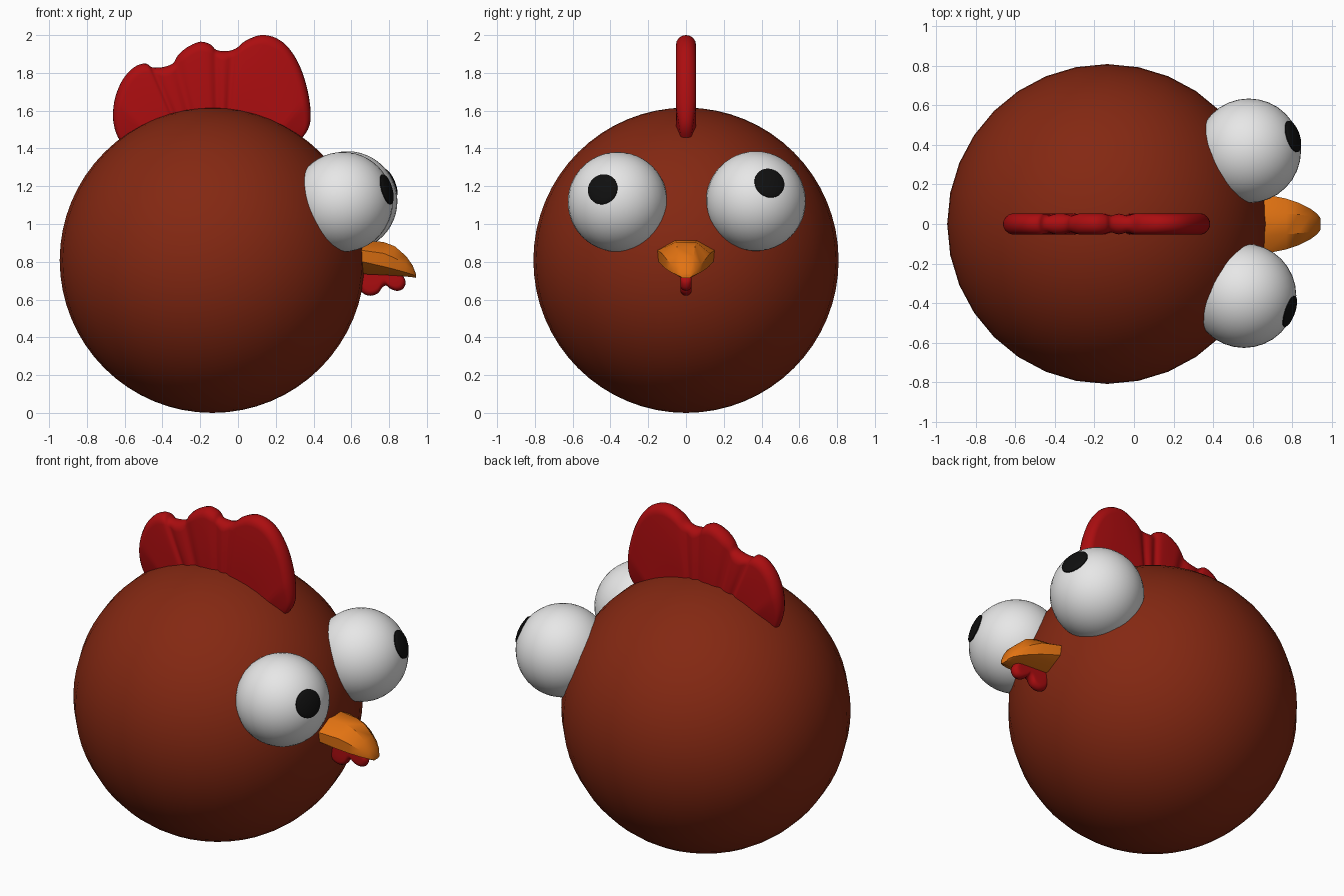
import bpy, bmesh, math
from mathutils import Vector

if "Cube" in bpy.data.objects:
    bpy.data.objects.remove(bpy.data.objects["Cube"])


def material(name, rgb):
    m = bpy.data.materials.new(name)
    m.diffuse_color = (*rgb, 1)
    m.use_nodes = True
    m.node_tree.nodes["Principled BSDF"].inputs["Base Color"].default_value = m.diffuse_color
    return m


BROWN = material("brown", (0.23, 0.021, 0.006))
RED = material("red", (0.41, 0.004, 0.005))
ORANGE = material("orange", (0.76, 0.17, 0.006))
WHITE = material("white", (0.8, 0.8, 0.8))
BLACK = material("black", (0.005, 0.005, 0.005))


def finish(name, bm, mat, angle=60):
    bmesh.ops.recalc_face_normals(bm, faces=bm.faces)
    me = bpy.data.meshes.new(name)
    bm.to_mesh(me)
    bm.free()
    me.materials.append(mat)
    ob = bpy.data.objects.new(name, me)
    bpy.context.collection.objects.link(ob)
    bpy.ops.object.select_all(action='DESELECT')
    ob.select_set(True)
    bpy.context.view_layer.objects.active = ob
    bpy.ops.object.shade_smooth_by_angle(angle=math.radians(angle))
    return ob


def ball(name, centre, radius, mat, segments, rings):
    bm = bmesh.new()
    bmesh.ops.create_uvsphere(bm, u_segments=segments, v_segments=rings, radius=radius)
    bmesh.ops.translate(bm, vec=centre, verts=bm.verts)
    return finish(name, bm, mat)


def loft(bm, rows, closed=False):
    n = len(rows[0])
    for a, b in zip(rows, rows[1:]):
        for i in range(n if closed else n - 1):
            j = (i + 1) % n
            bm.faces.new((a[i], a[j], b[j], b[i]))


def smooth_path(pts, steps):
    """Catmull-Rom curve through 2D points."""
    p = [Vector(q) for q in pts]
    p = [2 * p[0] - p[1]] + p + [2 * p[-1] - p[-2]]
    out = []
    for a, b, c, d in zip(p, p[1:], p[2:], p[3:]):
        for k in range(steps):
            t = k / steps
            out.append(0.5 * (2 * b + (c - a) * t + (2 * a - 5 * b + 4 * c - d) * t * t
                              + (3 * b - a - 3 * c + d) * t ** 3))
    return out + [p[-2]]


def fleshy_fin(name, outline, base_a, base_b, thickness):
    """Upright fin with a round rim, fanned from a hidden base line to an x-z outline."""
    bm = bmesh.new()
    path = smooth_path(outline, 4)
    rows = []
    for i, tip in enumerate(path):
        base = Vector(base_a).lerp(Vector(base_b), i / (len(path) - 1))
        along = (tip - base).normalized()
        length = (tip - base).length
        r = thickness(tip)
        section = [(0, r), (length * 0.5, r)]
        for k in range(9):
            a = math.pi * k / 8
            section.append((length - r + r * math.sin(a), r * math.cos(a)))
        section += [(length * 0.5, -r), (0, -r)]
        row = []
        for s, y in section:
            q = base + along * s
            row.append(bm.verts.new((q.x, y, q.y)))
        rows.append(row)
    loft(bm, rows)
    bm.faces.new(rows[0])
    bm.faces.new(rows[-1])
    return finish(name, bm, RED, 70)


# Round body
ball("body", (-0.136, 0, 0.808), 0.808, BROWN, 32, 32)

# Comb, thinner at the notches and at the low ends
NOTCHES = (-0.45, -0.33, -0.12, -0.03)


def comb_thickness(p):
    r = 0.053 * min(1, max(0.45, 0.5 + (p.y - 1.47) * 2.6))
    for n in NOTCHES:
        if p.y > 1.75:
            r *= 1 - 0.22 * math.exp(-((p.x - n) / 0.025) ** 2)
    return r


fleshy_fin("comb", [
    (-0.60, 1.40), (-0.645, 1.48), (-0.662, 1.57), (-0.65, 1.67), (-0.61, 1.765),
    (-0.55, 1.83), (-0.49, 1.85), (-0.455, 1.83), (-0.40, 1.83), (-0.345, 1.85),
    (-0.32, 1.89), (-0.27, 1.935), (-0.20, 1.965), (-0.145, 1.95), (-0.115, 1.922),
    (-0.06, 1.915), (-0.01, 1.93), (0.04, 1.97), (0.12, 2.0), (0.20, 1.985),
    (0.27, 1.93), (0.33, 1.83), (0.37, 1.70), (0.385, 1.58), (0.37, 1.50), (0.31, 1.42)],
    (-0.38, 1.32), (0.12, 1.32), comb_thickness)

# Wattle under the beak
fleshy_fin("wattle", [
    (0.62, 0.73), (0.635, 0.68), (0.66, 0.635), (0.70, 0.62), (0.74, 0.633),
    (0.765, 0.665), (0.785, 0.674), (0.805, 0.658), (0.84, 0.646), (0.872, 0.656),
    (0.888, 0.69), (0.875, 0.725)],
    (0.69, 0.755), (0.82, 0.745), lambda p: 0.03)

# Beak: eight-sided sections (x, top y, top z, side y, side z, lower y, lower z, keel y, keel z)
bm = bmesh.new()
rows = []
for x, ty, tz, sy, sz, ly, lz, ky, kz in [
        (0.55, 0.06, 0.925, 0.165, 0.87, 0.16, 0.81, 0.05, 0.74),
        (0.66, 0.058, 0.912, 0.15, 0.86, 0.145, 0.80, 0.045, 0.735),
        (0.77, 0.052, 0.905, 0.128, 0.845, 0.122, 0.775, 0.04, 0.73),
        (0.83, 0.048, 0.882, 0.108, 0.82, 0.104, 0.76, 0.037, 0.727),
        (0.89, 0.040, 0.83, 0.078, 0.785, 0.076, 0.743, 0.033, 0.722),
        (0.925, 0.032, 0.78, 0.052, 0.755, 0.052, 0.732, 0.03, 0.718),
        (0.942, 0.02, 0.735, 0.03, 0.73, 0.03, 0.722, 0.02, 0.715)]:
    half = [(ty, tz), (sy, sz), (ly, lz), (ky, kz)]
    ring = half + [(-y, z) for y, z in reversed(half)]
    rows.append([bm.verts.new((x, y, z)) for y, z in ring])
loft(bm, rows, closed=True)
bm.faces.new(rows[0])
bm.faces.new(rows[-1])
finish("beak", bm, ORANGE, 35)

# Eyes, each with a thin domed pupil plate on its surface
R = 0.264
for side, centre, look in (("right", (0.556, -0.362, 1.117), (0.242, -0.083, 0.07)),
                           ("left", (0.58, 0.37, 1.121), (0.233, 0.075, 0.10))):
    ball(side + "_eye", centre, R, WHITE, 32, 24)
    bm = bmesh.new()
    turn = Vector(look).to_track_quat('Z', 'Y')
    rows = []
    for radius, dist in ((0.004, R + 0.009), (0.03, R + 0.009), (0.06, R + 0.008),
                         (0.076, R + 0.007), (0.082, R + 0.004), (0.082, R - 0.004)):
        h = math.sqrt(dist ** 2 - radius ** 2)
        rows.append([bm.verts.new(Vector(centre) + turn @ Vector(
            (radius * math.cos(math.tau * k / 32), radius * math.sin(math.tau * k / 32), h)))
            for k in range(32)])
    loft(bm, rows, closed=True)
    bm.faces.new(rows[0])
    bm.faces.new(rows[-1])
    finish(side + "_pupil", bm, BLACK, 40)
